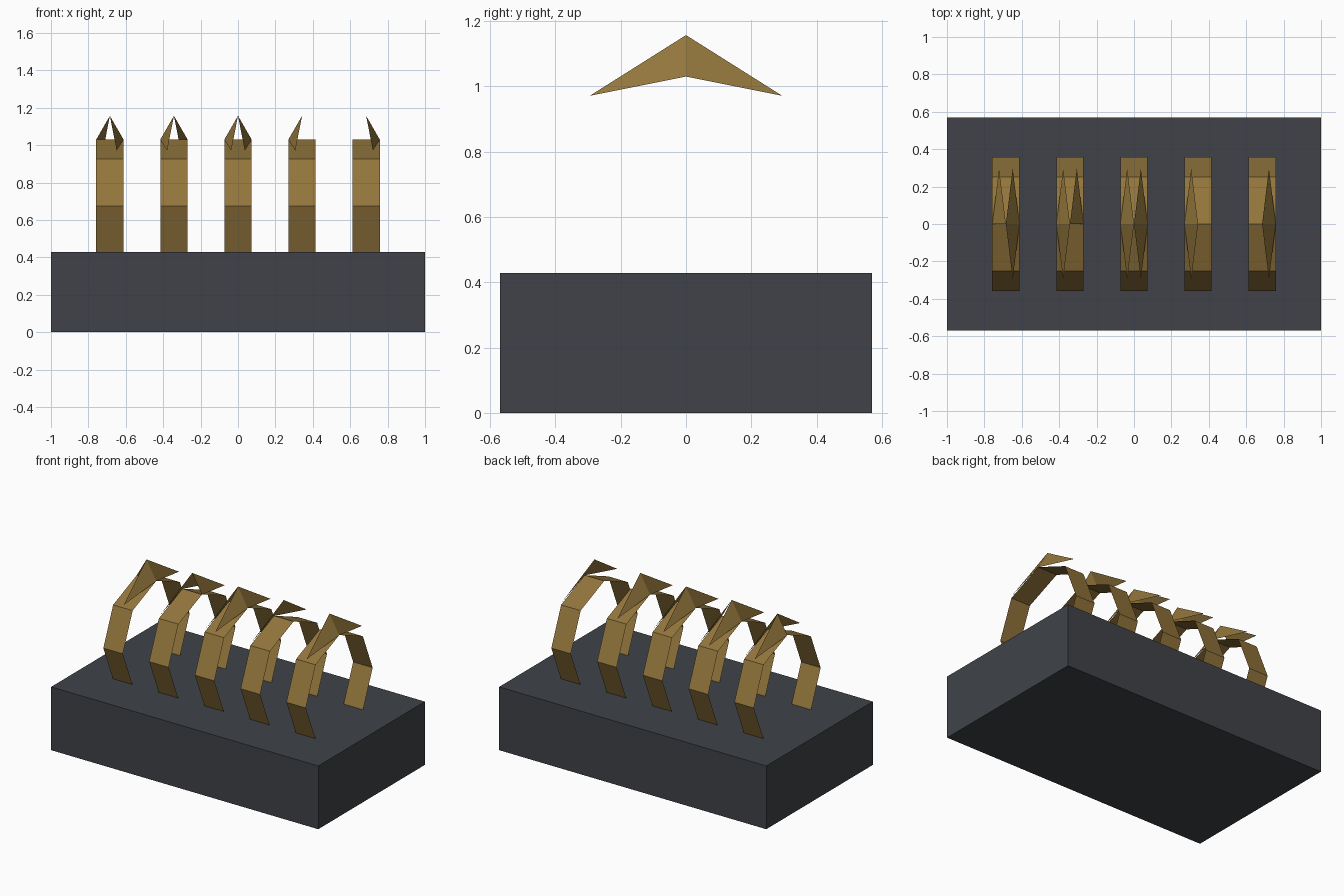
import bpy
from math import sin, cos, radians

if "Cube" in bpy.data.objects:
    bpy.data.objects.remove(bpy.data.objects["Cube"])


def material(name, rgb):
    m = bpy.data.materials.new(name)
    m.diffuse_color = (*rgb, 1)
    m.use_nodes = True
    m.node_tree.nodes["Principled BSDF"].inputs["Base Color"].default_value = m.diffuse_color
    return m


def mesh_object(name, verts, faces, mat):
    me = bpy.data.meshes.new(name)
    me.from_pydata(verts, [], faces)
    me.materials.append(mat)
    ob = bpy.data.objects.new(name, me)
    bpy.context.collection.objects.link(ob)
    return ob


dark = material("dark_base", (0.05, 0.055, 0.065))
gold = material("bronze", (0.29, 0.18, 0.045))

# Base block
bpy.ops.mesh.primitive_cube_add(size=1, location=(0, 0, 0.214))
base = bpy.context.object
base.name = "base_block"
base.scale = (2, 1.14, 0.428)
base.data.materials.append(dark)

HALF, RADIUS, CENTRE_Z, PITCH = 0.073, 0.357, 0.674, 0.3425


# Rib: open strip following six sides of an octagon, no thickness
def rib(name, x):
    verts, faces = [], []
    for i in range(7):
        a = radians(-45 + 45 * i)
        y, z = RADIUS * cos(a), CENTRE_Z + RADIUS * sin(a)
        verts += [(x - HALF, y, z), (x + HALF, y, z)]
    for i in range(6):
        faces.append((2 * i, 2 * i + 2, 2 * i + 3, 2 * i + 1))
    mesh_object(name, verts, faces, gold)


# Spine fin: triangles running from the peak to a front or back tip
def fin(name, x, side, ends):
    verts = [(x, 0, 1.157), (x + side * HALF, 0, 1.03)]
    faces = []
    for end in ends:
        verts.append((x + side * 0.0365, end * 0.295, 0.971))
        tip = len(verts) - 1
        faces.append((0, 1, tip) if side * end > 0 else (1, 0, tip))
    mesh_object(name, verts, faces, gold)


# Ends present on the left and right fin of each rib (-1 front, 1 back)
layout = [((1,), (-1, 1)), ((-1, 1), (1,)), ((-1, 1), (-1, 1)),
          ((-1, 1), ()), ((), (-1, 1))]
for i, (left, right) in enumerate(layout):
    x = (i - 2) * PITCH
    rib(f"rib_{i + 1}", x)
    if left:
        fin(f"left_fin_{i + 1}", x, -1, left)
    if right:
        fin(f"right_fin_{i + 1}", x, 1, right)
